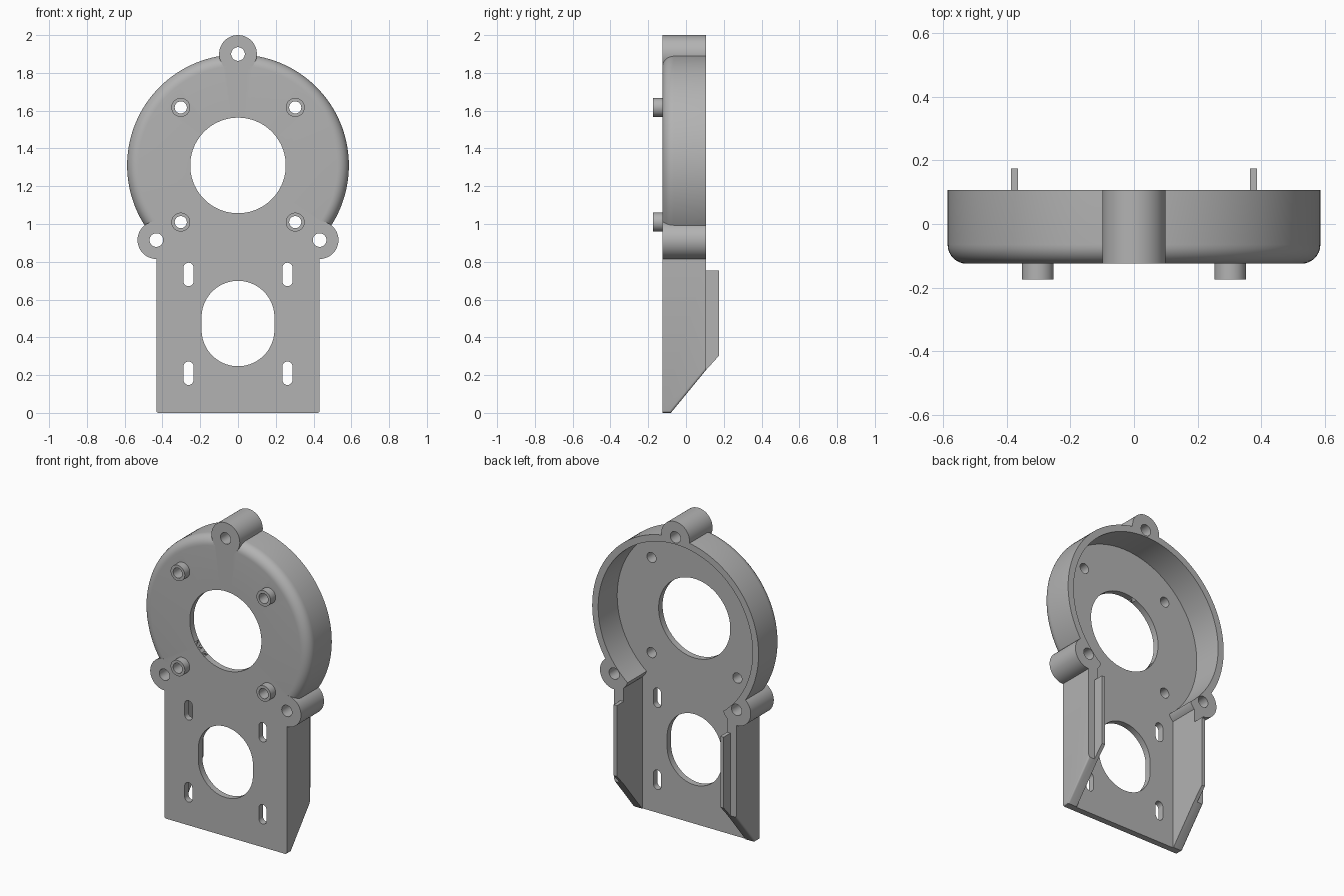
import bpy, bmesh, math
from mathutils import Vector

if "Cube" in bpy.data.objects:
    bpy.data.objects.remove(bpy.data.objects["Cube"])

grey = bpy.data.materials.new("plain grey")
grey.use_nodes = True
colour = (0.45, 0.45, 0.45, 1)
grey.diffuse_color = colour
grey.node_tree.nodes["Principled BSDF"].inputs["Base Color"].default_value = colour

FRONT, FLOOR, BACK = -0.125, -0.085, 0.107
CUP_Z, CUP_R, CUP_INNER = 1.31, 0.587, 0.545
HALF_W, INNER_W = 0.432, 0.365
TABS = [(0, 1.9), (-HALF_W, 0.915), (HALF_W, 0.915)]
STANDOFFS = [(sx * 0.303, z) for sx in (-1, 1) for z in (1.01, 1.617)]


def finish(name, bm):
    bmesh.ops.recalc_face_normals(bm, faces=bm.faces)
    mesh = bpy.data.meshes.new(name)
    bm.to_mesh(mesh)
    bm.free()
    mesh.materials.append(grey)
    obj = bpy.data.objects.new(name, mesh)
    bpy.context.collection.objects.link(obj)
    return obj


def prism(name, points, direction, bevel_test=None):
    """Extrude a closed outline of 3D points along a direction."""
    bm = bmesh.new()
    face = bm.faces.new([bm.verts.new(p) for p in points])
    new = bmesh.ops.extrude_face_region(bm, geom=[face])["geom"]
    moved = [v for v in new if isinstance(v, bmesh.types.BMVert)]
    bmesh.ops.translate(bm, verts=moved, vec=Vector(direction))
    if bevel_test:
        edges = [e for e in bm.edges if bevel_test(e)]
        bmesh.ops.bevel(bm, geom=edges, offset=0.012, segments=3, profile=0.5, affect='EDGES')
    return finish(name, bm)


def slot(name, x, z, r, y0, y1, half=0.0, n=64):
    """Round rod along y, stretched upright by half its straight length."""
    pts = []
    for i in range(n):
        a = 2 * math.pi * (i + 0.5) / n
        shift = half if math.sin(a) > 0 else -half
        pts.append((x + r * math.cos(a), y0, z + shift + r * math.sin(a)))
    return prism(name, pts, (0, y1 - y0, 0))


def side_profile(name, yz, x0, x1, bevel_test=None):
    return prism(name, [(x0, y, z) for y, z in yz], (x1 - x0, 0, 0), bevel_test)


def combine(target, other, operation):
    mod = target.modifiers.new(operation.lower(), 'BOOLEAN')
    mod.operation, mod.solver, mod.object = operation, 'EXACT', other
    bpy.context.view_layer.objects.active = target
    bpy.ops.object.modifier_apply(modifier=mod.name)
    bpy.data.objects.remove(other)


# Round cup with a filleted front edge, spun about its own axis
fillet = 0.06
profile = [(0, FRONT)]
for i in range(9):
    a = math.pi / 2 * i / 8
    profile.append((CUP_R - fillet + fillet * math.sin(a), FRONT + fillet - fillet * math.cos(a)))
profile += [(CUP_R, BACK), (0, BACK)]
bm = bmesh.new()
verts = [bm.verts.new((r, y, CUP_Z)) for r, y in profile]
edges = [bm.edges.new(pair) for pair in zip(verts, verts[1:])]
bmesh.ops.spin(bm, geom=verts + edges, cent=(0, 0, CUP_Z), axis=(0, 1, 0),
               angle=2 * math.pi, steps=128)
bmesh.ops.remove_doubles(bm, verts=bm.verts, dist=0.0001)
housing = finish("motor_housing", bm)


# Lower box with sloped, softened lower ends
def lower_edge(edge):
    a, b = (v.co for v in edge.verts)
    return abs(a.x - b.x) < 0.001 and max(a.z, b.z) < 0.3


box = side_profile("lower_box", [(FRONT, 0), (-0.08, 0), (BACK, 0.228), (BACK, 0.95), (FRONT, 0.95)],
                   -HALF_W, HALF_W, lower_edge)
combine(housing, box, 'UNION')

# Thin lips standing behind the side walls
for s in (-1, 1):
    lip = side_profile("wall_lip", [(0.05, 0.3), (BACK, 0.228), (0.175, 0.303),
                                    (0.175, 0.755), (0.05, 0.755)], s * 0.34, s * 0.388)
    combine(housing, lip, 'UNION')

# Hollow out the box, add the screw tabs, then hollow out the cup
hollow = side_profile("box_hollow", [(FLOOR, -0.1), (0.3, -0.1), (0.3, 1.1), (FLOOR, 1.1)],
                      -INNER_W, INNER_W)
combine(housing, hollow, 'DIFFERENCE')
for x, z in TABS:
    combine(housing, slot("screw_tab", x, z, 0.1, FRONT, BACK), 'UNION')
combine(housing, slot("cup_hollow", 0, CUP_Z, CUP_INNER, FLOOR, 0.3, n=128), 'DIFFERENCE')

# Front standoffs
for x, z in STANDOFFS:
    combine(housing, slot("standoff", x, z, 0.05, -0.175, -0.1), 'UNION')

# Openings through the plate: x, z, radius, straight half length
openings = [(0, CUP_Z, 0.253, 0), (0, 0.473, 0.193, 0.033)]
openings += [(x, z, 0.036, 0) for x, z in TABS]
openings += [(x, z, 0.032, 0) for x, z in STANDOFFS]
openings += [(s * 0.262, z, 0.027, 0.035) for s in (-1, 1) for z in (0.21, 0.733)]
for x, z, r, half in openings:
    combine(housing, slot("opening", x, z, r, -0.3, 0.3, half), 'DIFFERENCE')

# Smooth shading with sharp edges kept
bpy.ops.object.select_all(action='DESELECT')
housing.select_set(True)
bpy.context.view_layer.objects.active = housing
bpy.ops.object.shade_smooth_by_angle(angle=math.radians(30))
